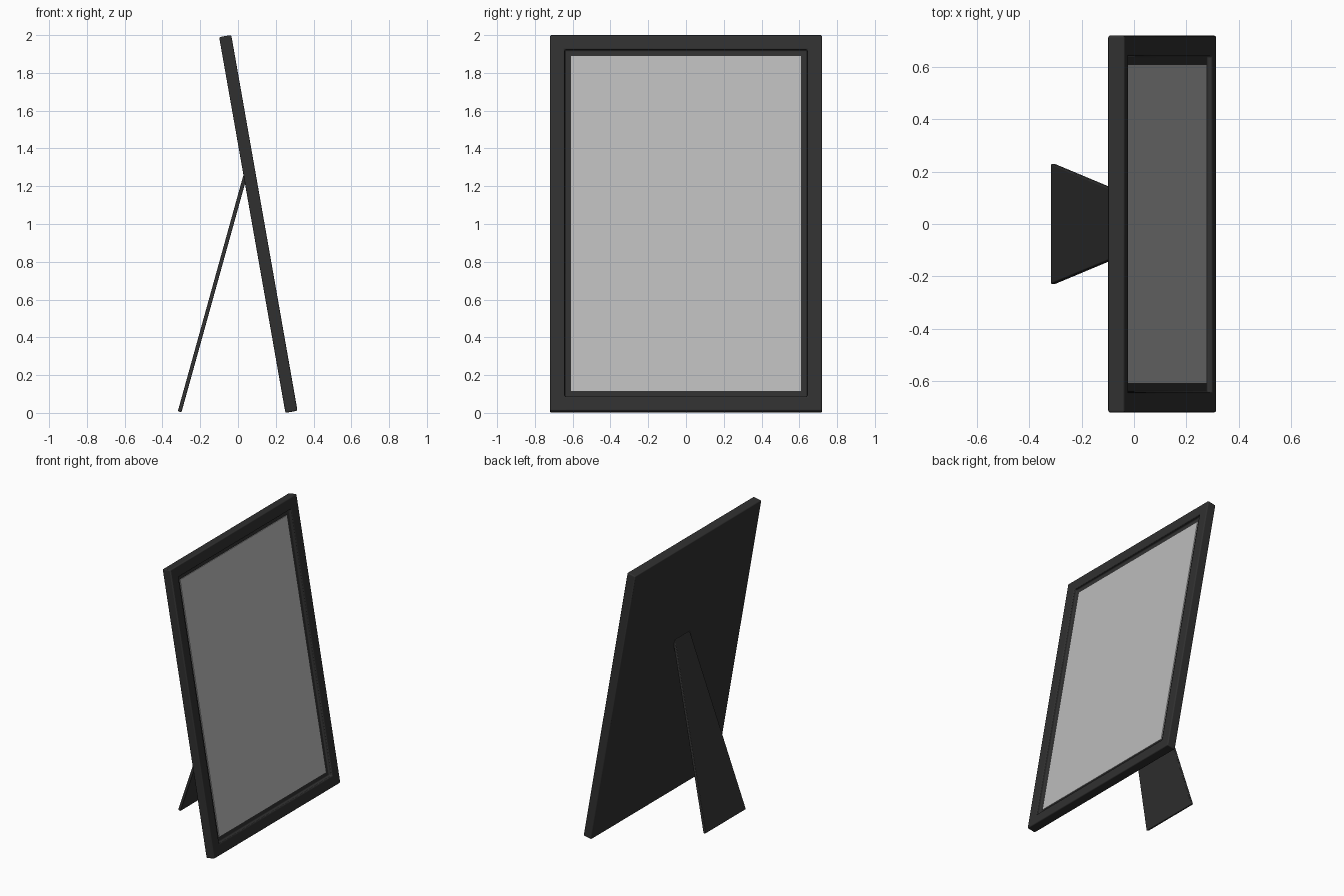
import bpy, bmesh, math
from mathutils import Matrix

if "Cube" in bpy.data.objects:
    bpy.data.objects.remove(bpy.data.objects["Cube"])

TILT = math.radians(10)
WIDTH, HEIGHT, DEPTH = 1.44, 2.02, 0.065
BORDER, RECESS = 0.11, 0.024

# Local frame space: x = out of the picture, y = across, z = up; origin at lower back edge
LEAN = Matrix.Translation((0.251, 0, 0)) @ Matrix.Rotation(-TILT, 4, 'Y')


def material(name, value):
    mat = bpy.data.materials.new(name)
    mat.diffuse_color = (value, value, value, 1)
    mat.use_nodes = True
    mat.node_tree.nodes["Principled BSDF"].inputs["Base Color"].default_value = mat.diffuse_color
    return mat


def finish(name, bm, mat, matrix=Matrix(), bevel=0.0):
    bmesh.ops.recalc_face_normals(bm, faces=bm.faces)
    mesh = bpy.data.meshes.new(name)
    bm.to_mesh(mesh)
    bm.free()
    obj = bpy.data.objects.new(name, mesh)
    bpy.context.collection.objects.link(obj)
    obj.matrix_world = matrix
    mesh.materials.append(mat)
    if bevel:
        mod = obj.modifiers.new("soft_edges", 'BEVEL')
        mod.width, mod.segments = bevel, 3
    bpy.context.view_layer.objects.active = obj
    obj.select_set(True)
    bpy.ops.object.shade_smooth_by_angle(angle=math.radians(35))
    obj.select_set(False)
    return obj


def box(size, centre):
    bm = bmesh.new()
    bmesh.ops.create_cube(bm, size=1, matrix=Matrix.Translation(centre) @ Matrix.Diagonal((*size, 1)))
    return bm


black = material("black", 0.03)
grey = material("picture_grey", 0.5)

# Frame with backboard: a slab whose front face is inset and pushed in
bm = box((DEPTH, WIDTH, HEIGHT), (DEPTH / 2, 0, HEIGHT / 2))
front = max(bm.faces, key=lambda f: f.calc_center_median().x)
bmesh.ops.inset_region(bm, faces=[front], thickness=BORDER)
opening = bmesh.ops.extrude_face_region(bm, geom=[front])
bmesh.ops.translate(bm, vec=(-RECESS, 0, 0),
                    verts=[g for g in opening["geom"] if isinstance(g, bmesh.types.BMVert)])
if front.is_valid:
    bm.faces.remove(front)
finish("frame", bm, black, LEAN, bevel=0.007)

# Picture panel lying on the floor of the recess
bm = box((0.012, WIDTH - 2 * BORDER, HEIGHT - 2 * BORDER), (DEPTH - RECESS, 0, HEIGHT / 2))
finish("picture_panel", bm, grey, LEAN)

# Easel stand: tapered board hinged on the back of the frame
top_x, top_z, foot_x, foot_z = 0.038, 1.255, -0.309, 0.006
length = math.hypot(top_x - foot_x, top_z - foot_z)
bm = box((0.02, 0.46, length), (0, 0, length / 2))
for v in bm.verts:
    if v.co.z > length / 2:
        v.co.y *= 0.085 / 0.23
stand_matrix = (Matrix.Translation((foot_x, 0, foot_z))
                @ Matrix.Rotation(math.atan2(top_x - foot_x, top_z - foot_z), 4, 'Y'))
finish("easel_stand", bm, black, stand_matrix, bevel=0.005)
